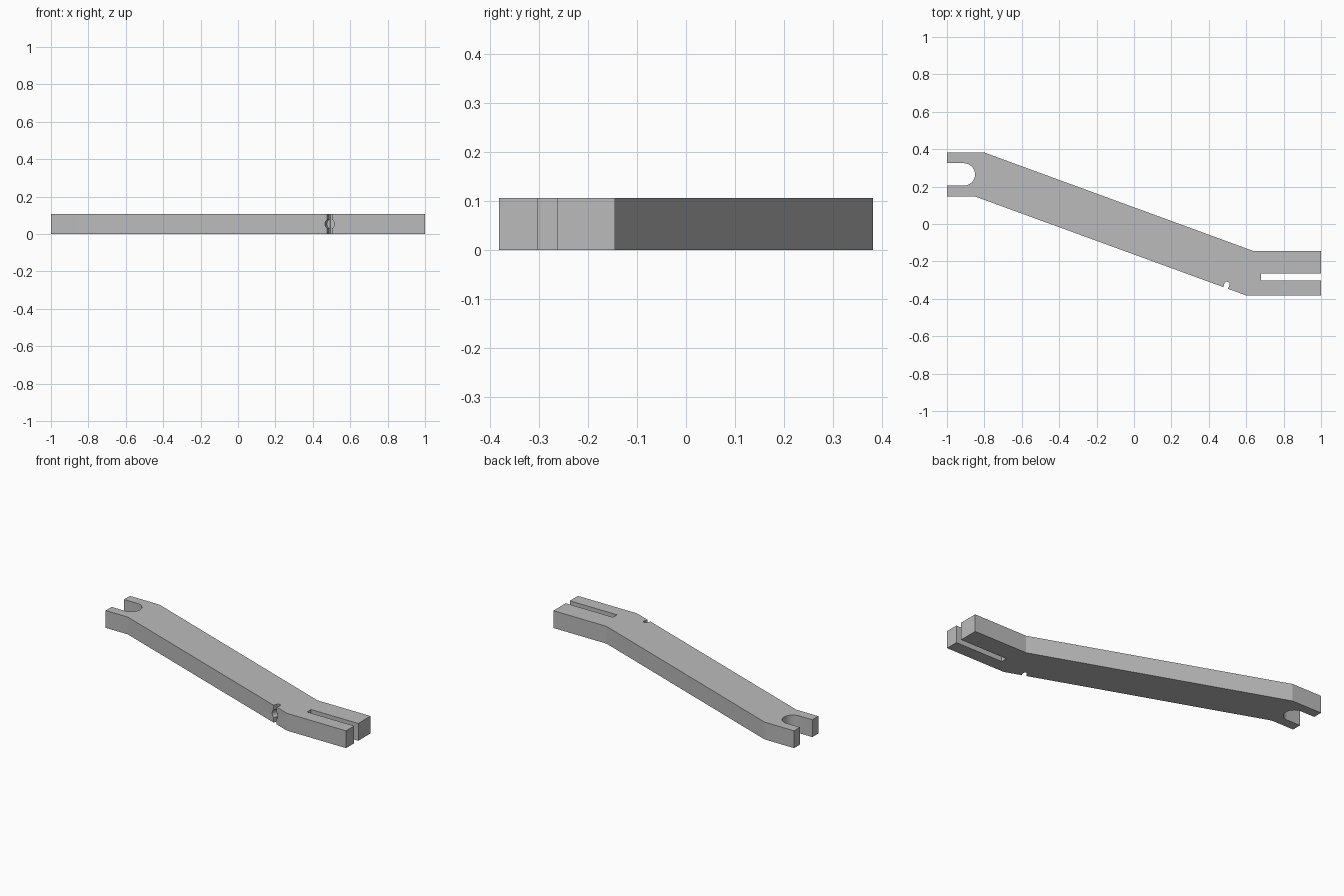
import bpy, bmesh, math
from mathutils import Vector

cube = bpy.data.objects.get("Cube")
if cube:
    bpy.data.objects.remove(cube, do_unlink=True)

HEIGHT = 0.106
grey = bpy.data.materials.new("plain grey")
grey.use_nodes = True
colour = (0.5, 0.5, 0.5, 1)
grey.diffuse_color = colour
grey.node_tree.nodes["Principled BSDF"].inputs["Base Color"].default_value = colour


def arc(cx, cy, r, start, end, steps):
    """Points along an arc, angles in radians."""
    angles = [start + (end - start) * i / steps for i in range(steps + 1)]
    return [(cx + r * math.cos(a), cy + r * math.sin(a)) for a in angles]


def prism(name, outline, bottom, top):
    """Extrude a flat outline upwards into a solid."""
    bm = bmesh.new()
    face = bm.faces.new([bm.verts.new((x, y, bottom)) for x, y in outline])
    result = bmesh.ops.extrude_face_region(bm, geom=[face])
    verts = [v for v in result["geom"] if isinstance(v, bmesh.types.BMVert)]
    bmesh.ops.translate(bm, verts=verts, vec=(0, 0, top - bottom))
    bmesh.ops.recalc_face_normals(bm, faces=bm.faces)
    mesh = bpy.data.meshes.new(name)
    bm.to_mesh(mesh)
    bm.free()
    mesh.materials.append(grey)
    obj = bpy.data.objects.new(name, mesh)
    bpy.context.collection.objects.link(obj)
    return obj


def cut(target, cutter):
    """Subtract a cutter from the target and remove it."""
    cutter.hide_render = True
    mod = target.modifiers.new("cut", 'BOOLEAN')
    mod.operation = 'DIFFERENCE'
    mod.solver = 'EXACT'
    mod.object = cutter
    bpy.context.view_layer.objects.active = target
    bpy.ops.object.modifier_apply(modifier=mod.name)
    bpy.data.objects.remove(cutter, do_unlink=True)


# Cranked bar with a straight slot at one end and a round-bottomed fork at the other
low_bend, high_bend = Vector((0.60, -0.382)), Vector((-0.85, 0.147))
outline = [(-1, 0.382), (-0.80, 0.382), (0.64, -0.145), (1, -0.145),
           (1, -0.264), (0.68, -0.264), (0.68, -0.303), (1, -0.303),
           (1, -0.382), tuple(low_bend), tuple(high_bend), (-1, 0.147), (-1, 0.205)]
outline += arc(-0.91, 0.265, 0.06, -math.pi / 2, math.pi / 2, 24)
outline += [(-1, 0.325)]
bar = prism("cranked_bar", outline, 0, HEIGHT)

# Small notch across the sloping front edge
along = (low_bend - high_bend).normalized()
inward = Vector((-along.y, along.x))
mouth = high_bend + along * ((0.49 - high_bend.x) / along.x)
local = [(0.014, -0.03), (0.014, 0.025), (0.007, 0.034),
         (-0.007, 0.034), (-0.014, 0.025), (-0.014, -0.03)]
notch = prism("notch_cutter", [tuple(mouth + along * u + inward * v) for u, v in local],
              -0.05, HEIGHT + 0.05)
cut(bar, notch)

# Round recess that widens the notch at mid height
centre = mouth + inward * 0.002
bpy.ops.mesh.primitive_cylinder_add(vertices=32, radius=0.027, depth=0.06,
                                    location=(centre.x, centre.y, HEIGHT / 2))
recess = bpy.context.object
recess.name = "recess_cutter"
recess.rotation_euler = inward.to_3d().to_track_quat('Z', 'Y').to_euler()
recess.data.materials.append(grey)
cut(bar, recess)

# Smooth round walls, sharp edges elsewhere
bpy.ops.object.select_all(action='DESELECT')
bar.select_set(True)
bpy.context.view_layer.objects.active = bar
bpy.ops.object.shade_smooth_by_angle(angle=math.radians(15))
